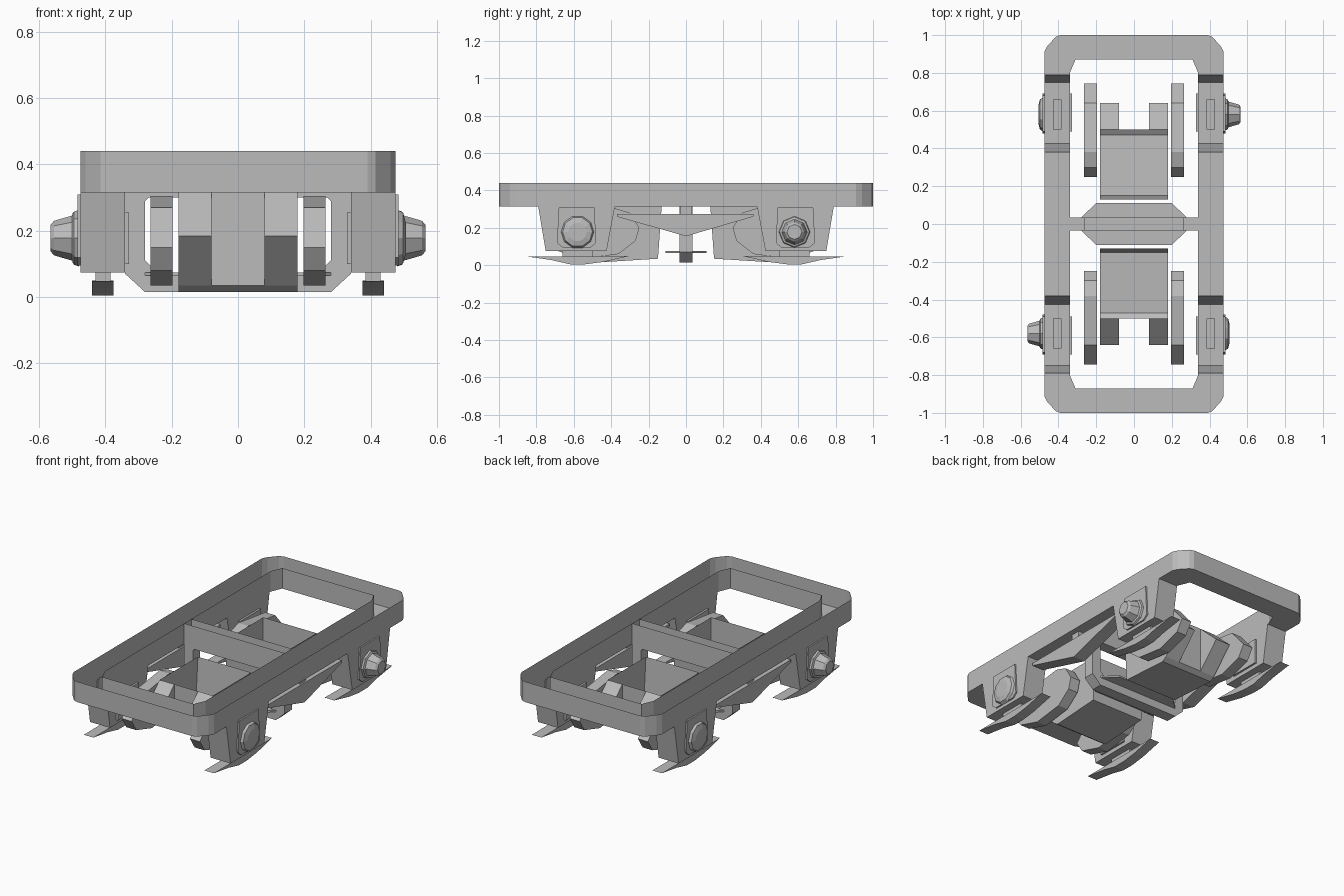
import bpy, bmesh
from math import pi, cos, sin

cube = bpy.data.objects.get("Cube")
if cube:
    bpy.data.objects.remove(cube, do_unlink=True)

steel = bpy.data.materials.new("grey_steel")
steel.use_nodes = True
grey = (0.5, 0.5, 0.5, 1)
steel.diffuse_color = grey
steel.node_tree.nodes["Principled BSDF"].inputs["Base Color"].default_value = grey


def finish(name, bm, recalc=True):
    if recalc:
        bmesh.ops.recalc_face_normals(bm, faces=bm.faces)
    mesh = bpy.data.meshes.new(name)
    bm.to_mesh(mesh)
    bm.free()
    mesh.materials.append(steel)
    obj = bpy.data.objects.new(name, mesh)
    bpy.context.collection.objects.link(obj)
    return obj


def loft(name, loops, start=True, end=True):
    """Skin closed loops of points; either end may stay open."""
    bm = bmesh.new()
    rings = [[bm.verts.new(p) for p in loop] for loop in loops]
    for a, b in zip(rings, rings[1:]):
        for i in range(len(a)):
            j = (i + 1) % len(a)
            bm.faces.new((a[i], a[j], b[j], b[i]))
    if start:
        bm.faces.new(rings[0])
    if end:
        bm.faces.new(rings[-1])
    return finish(name, bm)


def prism_x(name, profile, x0, x1, sy=1):
    """Extrude a (y, z) profile along x."""
    return loft(name, [[(x, y * sy, z) for y, z in profile] for x in (x0, x1)])


def prism_y(name, profile, y0, y1):
    """Extrude an (x, z) profile along y."""
    return loft(name, [[(x, y, z) for x, z in profile] for y in (y0, y1)])


def rect(x0, x1, y0, y1, z):
    return [(x0, y0, z), (x1, y0, z), (x1, y1, z), (x0, y1, z)]


def hub(name, y, z, sx, stations, sides):
    """Round part along x from (x, radius) stations."""
    loops = [[(sx * x, y + r * cos(2 * pi * i / sides), z + r * sin(2 * pi * i / sides))
              for i in range(sides)] for x, r in stations]
    return loft(name, loops)


def mirror_loop(quarter):
    """Full outline from its +x +y quarter, listed from the side to the end."""
    half = quarter + [(-x, y) for x, y in reversed(quarter)]
    return half + [(-x, -y) for x, y in half]


FLOOR, TOP = 0.315, 0.44

# Channel frame: outer and inner walls with an open top
outer_corner = [(0.475, 0.91), (0.46, 0.94), (0.415, 0.99), (0.39, 1.0)]
inner_corner = [(0.34, 0.80), (0.31, 0.87)]
for name, quarter in (("frame_outer_wall", outer_corner), ("frame_inner_wall", inner_corner)):
    outline = mirror_loop(quarter)
    loft(name, [[(x, y, z) for x, y in outline] for z in (FLOOR, TOP)], False, False)

# Channel floor, left open above the axle pedestals
bm = bmesh.new()
for s in (-1, 1):
    bm.faces.new([bm.verts.new(p) for p in
                  rect(min(s * 0.34, s * 0.475), max(s * 0.34, s * 0.475), -0.38, 0.38, FLOOR)])
    out = [(0.475, 0.79)] + outer_corner
    inn = [(0.34, 0.79)] + inner_corner
    path = out + [(-x, y) for x, y in reversed(out)]
    path += [(-x, y) for x, y in inn] + [(x, y) for x, y in reversed(inn)]
    bm.faces.new([bm.verts.new((x, s * y, FLOOR)) for x, y in path])
finish("frame_floor", bm)

# Transom channel and U-shaped cradle beneath it
loft("transom", [rect(-0.34, 0.34, -0.035, 0.035, z) for z in (0.30, TOP)], True, False)
cradle = [(0.34, 0.31), (0.34, 0.07), (0.28, 0.015)]
cradle_in = [(0.24, 0.07), (0.28, 0.11), (0.28, 0.29), (0.26, 0.31)]
cradle += [(-x, z) for x, z in reversed(cradle)]
cradle += [(-x, z) for x, z in reversed(cradle_in)] + cradle_in
prism_y("cradle", cradle, -0.035, 0.035)
plate = mirror_loop([(0.28, 0.035), (0.20, 0.11)])
loft("cradle_plate", [[(x, y, z) for x, y in plate] for z in (0.065, 0.075)])

wheel_profile = [(0.25, 0.2), (0.30, 0.28), (0.38, 0.305), (0.64, 0.27),
                 (0.745, 0.15), (0.70, 0.08), (0.55, 0.035), (0.36, 0.06), (0.27, 0.13)]
shoe_profile = [(0.86, 0.048), (0.72, 0.028), (0.62, 0.005), (0.54, 0.005),
                (0.44, 0.018), (0.30, 0.05), (0.45, 0.048)]
nose_profile = [(0.5, 0.315), (0.64, 0.185), (0.5, 0.035)]

for sy in (-1, 1):
    end = "front" if sy < 0 else "back"

    # Open motor casing with two wedge noses
    casing = [(0.13, 0.315), (0.15, 0.035), (0.47, 0.015), (0.5, 0.035), (0.5, 0.315)]
    bm = bmesh.new()
    sides = [[bm.verts.new((x, sy * y, z)) for y, z in casing] for x in (-0.18, 0.18)]
    for side in sides:
        bm.faces.new(side)
    for i in range(len(casing) - 1):
        bm.faces.new((sides[0][i], sides[0][i + 1], sides[1][i + 1], sides[1][i]))
    finish(end + "_motor_casing", bm)

    for sx in (-1, 1):
        tag = end + ("_left" if sx > 0 else "_right")
        prism_x(tag + "_motor_nose", nose_profile, sx * 0.08, sx * 0.18, sy)
        prism_x(tag + "_wheel", wheel_profile, sx * 0.197, sx * 0.264, sy)

        # Pedestal pouch hanging from the frame
        a, b = sorted((sx * 0.34, sx * 0.475))
        top = sorted((sy * 0.38, sy * 0.79))
        low = sorted((sy * 0.425, sy * 0.75))
        loft(tag + "_pedestal", [rect(a, b, *low, 0.075), rect(a, b, *top, FLOOR)], True, False)

        # Bearing plate inside, axle box outside
        ys = sorted((sy * 0.49, sy * 0.69))
        xs = sorted((sx * 0.328, sx * 0.342))
        loft(tag + "_bearing_plate", [rect(*xs, *ys, z) for z in (0.1, 0.255)])
        box = [(0.48, 0.12), (0.51, 0.095), (0.66, 0.095), (0.69, 0.12), (0.68, 0.31), (0.49, 0.31)]
        prism_x(tag + "_axle_box", box, sx * 0.47, sx * 0.484, sy)

        # Long sensor hub on one diagonal, flat cap on the other
        if sx == sy:
            hub(tag + "_axle_hub", sy * 0.58, 0.178, sx,
                [(0.48, 0.085), (0.495, 0.08), (0.50, 0.068), (0.555, 0.052), (0.565, 0.04)], 8)
        else:
            hub(tag + "_axle_cap", sy * 0.58, 0.178, sx,
                [(0.48, 0.09), (0.498, 0.08), (0.506, 0.05)], 10)

        # Bent shoe and its hanger under the pedestal
        prism_x(tag + "_shoe", shoe_profile, sx * 0.375, sx * 0.44, sy)
        hanger = sorted((sy * 0.50, sy * 0.66))
        hx = sorted((sx * 0.385, sx * 0.43))
        loft(tag + "_shoe_hanger", [rect(*hx, *hanger, z) for z in (0.04, 0.09)])

# Triangular side beams hung beneath the rails
beam = [(-0.37, 0.275), (0.36, 0.275), (0.36, 0.26), (0.0, 0.155), (-0.37, 0.26)]
for sx, side in ((-1, "right"), (1, "left")):
    prism_x(side + "_side_beam", beam, sx * 0.37, sx * 0.45)
    xs = sorted((sx * 0.38, sx * 0.44))
    loft(side + "_beam_post", [rect(*xs, -0.03, 0.03, z) for z in (0.26, FLOOR)])
